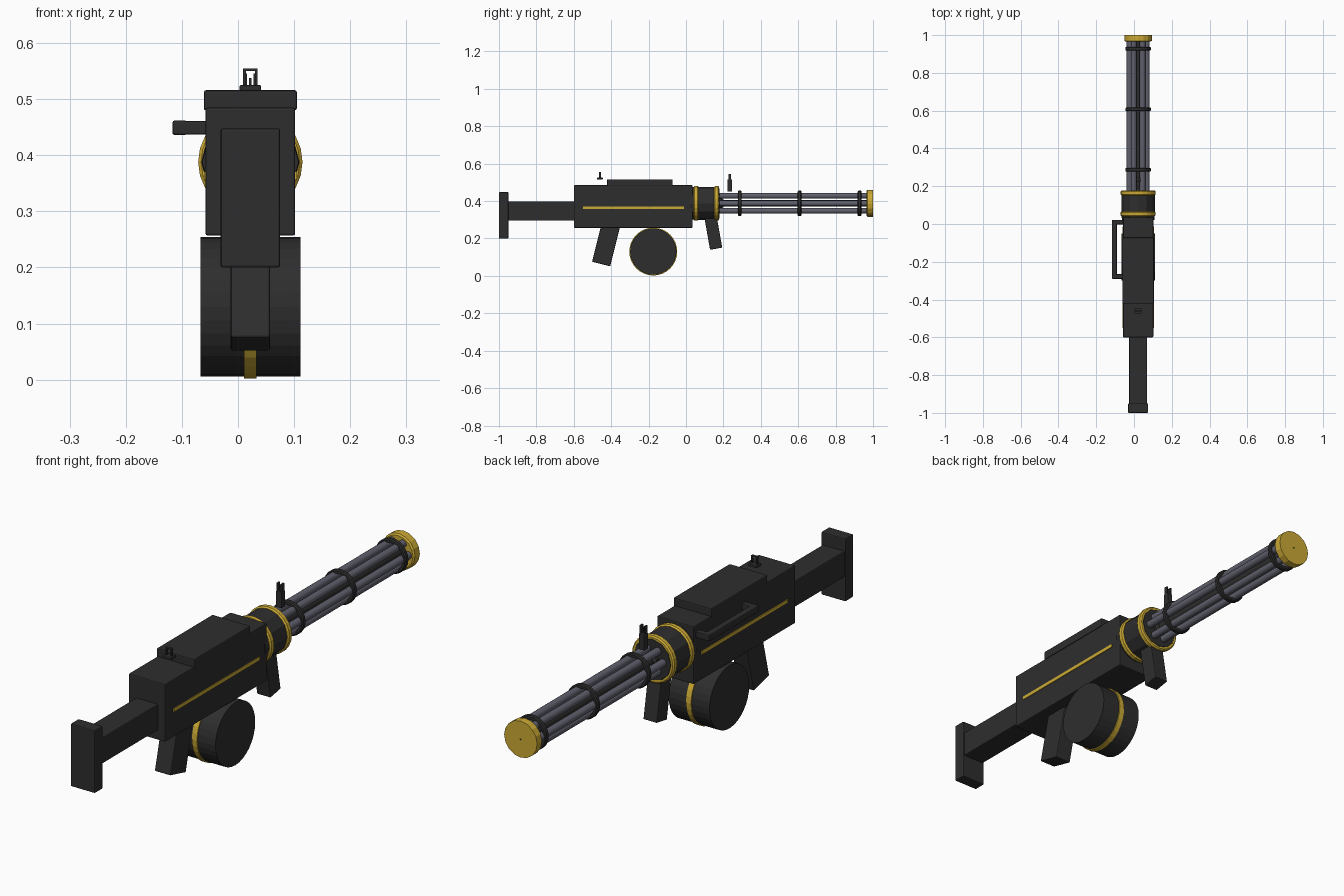
import bpy, bmesh, math
from mathutils import Matrix, Vector

if "Cube" in bpy.data.objects:
    bpy.data.objects.remove(bpy.data.objects["Cube"])

CX = 0.022      # centre line of the gun
BZ = 0.388      # height of the barrel axis


def material(name, rgb):
    m = bpy.data.materials.new(name)
    m.use_nodes = True
    m.diffuse_color = (*rgb, 1)
    m.node_tree.nodes["Principled BSDF"].inputs["Base Color"].default_value = (*rgb, 1)
    return m


BLACK = material("black metal", (0.027, 0.027, 0.027))
GREY = material("barrel steel", (0.115, 0.115, 0.15))
GOLD = material("gold trim", (0.6, 0.4, 0.035))


def finish(name, bm, mat, smooth=False):
    bmesh.ops.recalc_face_normals(bm, faces=bm.faces)
    mesh = bpy.data.meshes.new(name)
    bm.to_mesh(mesh)
    bm.free()
    mesh.materials.append(mat)
    ob = bpy.data.objects.new(name, mesh)
    bpy.context.collection.objects.link(ob)
    if smooth:
        for o in bpy.context.selected_objects:
            o.select_set(False)
        ob.select_set(True)
        bpy.context.view_layer.objects.active = ob
        bpy.ops.object.shade_smooth_by_angle(angle=math.radians(40))
    return ob


def box(name, x, y, z, mat=BLACK, bevel=0.004, tilt=0):
    """Box from (min, max) ranges, tilted about its own centre in the side plane."""
    bm = bmesh.new()
    size = [b - a for a, b in (x, y, z)]
    mid = Vector([(a + b) / 2 for a, b in (x, y, z)])
    bmesh.ops.create_cube(bm, size=1, matrix=Matrix.Translation(mid)
                          @ Matrix.Rotation(math.radians(tilt), 4, "X")
                          @ Matrix.Diagonal((*size, 1)))
    ob = finish(name, bm, mat)
    if bevel:
        mod = ob.modifiers.new("Bevel", "BEVEL")
        mod.width = bevel
        mod.segments = 2
    return ob


def span(half):
    return (CX - half, CX + half)


def lathe(name, profile, mat, sides=24, closed=False, smooth=False):
    """Spin (radius, y) points about the barrel axis."""
    bm = bmesh.new()
    rings = []
    for r, y in profile:
        rings.append([bm.verts.new((CX + r * math.cos(a), y, BZ + r * math.sin(a)))
                      for a in (math.tau * i / sides for i in range(sides))])
    pairs = list(zip(rings, rings[1:]))
    if closed:
        pairs.append((rings[-1], rings[0]))
    else:
        bm.faces.new(rings[0])
        bm.faces.new(rings[-1])
    for a, b in pairs:
        for i in range(sides):
            j = (i + 1) % sides
            bm.faces.new((a[i], a[j], b[j], b[i]))
    return finish(name, bm, mat, smooth)


def band(name, y, half, inner, outer, mat, sides):
    """Ring with softened outer corners."""
    c = half * 0.4
    lathe(name, [(inner, y - half), (outer - c, y - half), (outer, y - half + c),
                 (outer, y + half - c), (outer - c, y + half), (inner, y + half)],
          mat, sides, closed=True)


def cylinder(name, axis, centre, radius, length, mat, sides, smooth=False):
    bm = bmesh.new()
    turn = Matrix.Rotation(math.pi / 2, 4, "Y" if axis == "X" else "X")
    bmesh.ops.create_cone(bm, cap_ends=True, segments=sides, radius1=radius, radius2=radius,
                          depth=length, matrix=Matrix.Translation(centre) @ turn)
    return finish(name, bm, mat, smooth)


# Stock and receiver
box("butt_pad", span(0.053), (-1.0, -0.95), (0.2, 0.448))
box("stock_bar", span(0.048), (-0.96, -0.59), (0.295, 0.398))
box("receiver", span(0.08), (-0.6, 0.035), (0.257, 0.485))
box("top_cover", span(0.083), (-0.422, -0.072), (0.48, 0.516))

# Gold stripe on both sides
for side, label in ((-1, "right"), (1, "left")):
    x = CX + side * 0.08
    box("stripe_" + label, (x - 0.003, x + 0.003), (-0.55, -0.012), (0.357, 0.371), GOLD, 0)

# Grips
box("pistol_grip", span(0.035), (-0.477, -0.377), (0.06, 0.282), tilt=-14)
box("fore_grip", span(0.03), (0.112, 0.178), (0.144, 0.33), tilt=10)

# Side carrying handle
box("handle_bar", (-0.117, -0.091), (-0.29, 0.022), (0.436, 0.462))
for y, label in ((-0.278, "rear"), (0.01, "front")):
    box("handle_post_" + label, (-0.1, -0.05), (y - 0.012, y + 0.012), (0.437, 0.461), bevel=0.003)

# Drum magazine
cylinder("drum", "X", (CX, -0.175, 0.13), 0.124, 0.178, BLACK, 32)
cylinder("drum_band", "X", (CX, -0.175, 0.13), 0.128, 0.022, GOLD, 32)

# Collar
lathe("collar", [(0.086, 0.02), (0.088, 0.05), (0.088, 0.17), (0.08, 0.178)], BLACK, 12)
for y, label in ((0.054, "rear"), (0.164, "front")):
    band("collar_band_" + label, y, 0.013, 0.078, 0.093, GOLD, 24)
lathe("hub", [(0.028, 0.17), (0.028, 0.19), (0.02, 0.2)], BLACK, 16)

# Six barrels around a central shaft
cylinder("central_shaft", "Y", (CX, 0.57, BZ), 0.018, 0.8, BLACK, 16, True)
for i in range(6):
    a = math.tau * i / 6
    cylinder("barrel_%d" % (i + 1), "Y",
             (CX + 0.046 * math.cos(a), 0.573, BZ + 0.046 * math.sin(a)),
             0.015, 0.8, GREY, 16, True)
for y, label in ((0.287, "rear"), (0.607, "middle"), (0.928, "front")):
    band("barrel_band_" + label, y, 0.01, 0.054, 0.068, BLACK, 24)

# Muzzle cap with a tiny centre bore
lathe("muzzle_cap", [(0.066, 0.965), (0.072, 0.97), (0.072, 1.0)], GOLD, 16)
cylinder("muzzle_bore", "Y", (CX, 0.9985, BZ), 0.004, 0.004, BLACK, 8)

# Rear sight: plate with an open frame and pin
box("rear_sight_base", span(0.019), (-0.475, -0.445), (0.515, 0.525), bevel=0.002)
for s in (-1, 1):
    x = CX + s * 0.0105
    box("rear_sight_post_" + ("left" if s > 0 else "right"), (x - 0.0025, x + 0.0025),
        (-0.465, -0.455), (0.523, 0.555), bevel=0)
box("rear_sight_bridge", span(0.013), (-0.465, -0.455), (0.55, 0.555), bevel=0)

# Front sight: stem, neck, forked top
box("front_sight_stem", span(0.012), (0.222, 0.246), (0.452, 0.515), bevel=0.002)
box("front_sight_pin", span(0.002), (0.23, 0.236), (0.51, 0.538), bevel=0)
for s in (-1, 1):
    x = CX + s * 0.009
    box("front_sight_ear_" + ("left" if s > 0 else "right"), (x - 0.003, x + 0.003),
        (0.226, 0.24), (0.512, 0.546), bevel=0)
